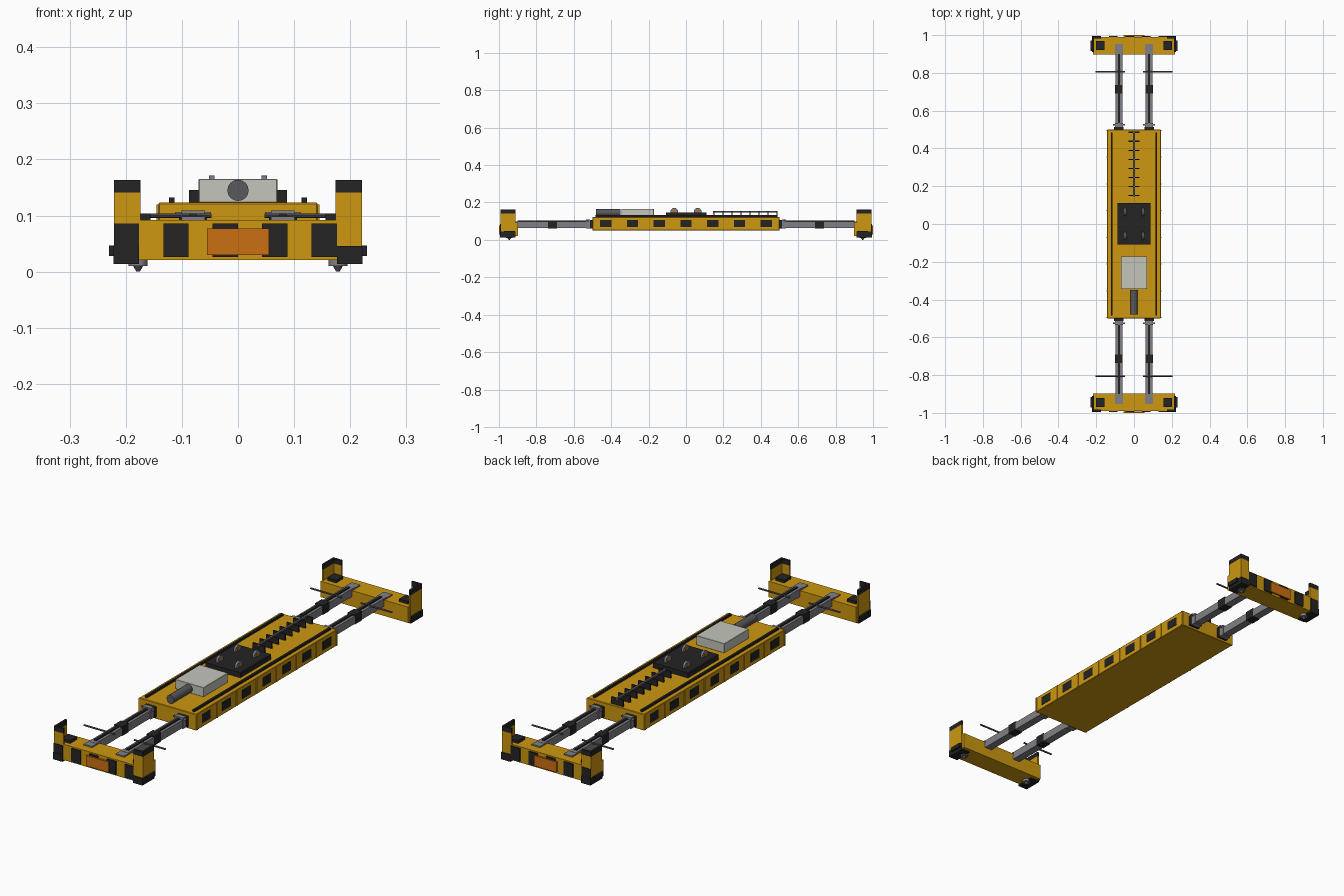
import bpy, bmesh, math
from mathutils import Matrix

cube = bpy.data.objects.get("Cube")
if cube:
    bpy.data.objects.remove(cube, do_unlink=True)


def material(name, r, g, b):
    m = bpy.data.materials.new(name)
    m.use_nodes = True
    m.diffuse_color = (r, g, b, 1)
    m.node_tree.nodes["Principled BSDF"].inputs["Base Color"].default_value = (r, g, b, 1)
    return m


YELLOW = material("safety_yellow", 0.61, 0.31, 0.005)
BLACK = material("matt_black", 0.017, 0.017, 0.017)
STEEL = material("steel_grey", 0.22, 0.22, 0.24)
DARK = material("dark_steel", 0.10, 0.10, 0.11)
PALE = material("pale_grey", 0.55, 0.56, 0.50)
ORANGE = material("warning_orange", 0.60, 0.16, 0.006)


def finish(name, bm, mat, smooth=False):
    mesh = bpy.data.meshes.new(name)
    bm.to_mesh(mesh)
    bm.free()
    mesh.materials.append(mat)
    ob = bpy.data.objects.new(name, mesh)
    bpy.context.collection.objects.link(ob)
    if smooth:
        bpy.ops.object.select_all(action='DESELECT')
        ob.select_set(True)
        bpy.context.view_layer.objects.active = ob
        bpy.ops.object.shade_smooth_by_angle()
    return ob


def box(name, mat, xs, ys, zs, bevel=0):
    """Box from three (low, high) spans, in any order."""
    bm = bmesh.new()
    size = [abs(s[1] - s[0]) for s in (xs, ys, zs)]
    mid = [(s[0] + s[1]) / 2 for s in (xs, ys, zs)]
    bmesh.ops.create_cube(bm, size=1, matrix=Matrix.Translation(mid) @ Matrix.Diagonal((*size, 1)))
    if bevel:
        bmesh.ops.bevel(bm, geom=bm.edges[:], offset=bevel, segments=1, affect='EDGES')
    return finish(name, bm, mat)


def rod(name, mat, axis, centre, length, r, r2=None, sides=16):
    """Cylinder or cone along x, y or z."""
    turn = {'x': Matrix.Rotation(math.pi / 2, 4, 'Y'),
            'y': Matrix.Rotation(math.pi / 2, 4, 'X'),
            'z': Matrix.Identity(4)}[axis]
    bm = bmesh.new()
    bmesh.ops.create_cone(bm, cap_ends=True, segments=sides, radius1=r,
                          radius2=r if r2 is None else r2, depth=length,
                          matrix=Matrix.Translation(centre) @ turn)
    return finish(name, bm, mat, smooth=True)


def span(centre, half):
    return (centre - half, centre + half)


def scaled(sign, a, b):
    return (sign * a, sign * b)


# Main frame
box("main_frame", YELLOW, (-.142, .142), (-.5, .5), (.05, .123), .002)
for s in (-1, 1):
    box("top_rail", BLACK, span(s * .118, .005), (-.485, .485), (.123, .132))
    for i in range(7):
        y = (i - 3) * .143
        box("side_pocket", BLACK, scaled(s, .14, .1435), span(y, .03), (.068, .107))
    for i in range(8):
        box("side_rib", YELLOW, scaled(s, .14, .145), span((i - 3.5) * .1415, .003), (.052, .12))

# Power pack and motor
box("power_pack", PALE, (-.07, .07), (-.345, -.172), (.123, .165), .001)
rod("motor", DARK, 'y', (0, -.415, .145), .13, .019)

# Sheave deck with four pulleys
box("sheave_deck", BLACK, (-.087, .087), (-.108, .11), (.123, .146))
for sx in (-1, 1):
    for sy in (-1, 1):
        x, y = sx * .047, sy * .063
        rod("sheave", STEEL, 'x', (x, y, .15), .010, .021)
        rod("sheave_hub", ORANGE, 'x', (x, y, .152), .014, .008)

# Cable tray with cross plates
box("tray_spine", DARK, (-.005, .005), (.145, .49), (.147, .155))
for i in range(8):
    box("tray_rung", BLACK, (-.03, .03), span(.15 + i * .048, .003), (.123, .153))

for e in (-1, 1):
    # Telescopic arms
    for s in (-1, 1):
        x = s * .08
        box("telescopic_arm", STEEL, span(x, .018), scaled(e, .49, .92), (.064, .099))
        box("arm_cable", BLACK, span(x, .006), scaled(e, .5, .9), (.099, .104))
        box("arm_sleeve", BLACK, span(x, .0195), scaled(e, .69, .737), (.062, .104))
        box("arm_collar", BLACK, span(x, .025), scaled(e, .5, .513), (.06, .106))
        box("arm_flange", STEEL, span(x, .021), scaled(e, .513, .535), (.06, .109))
        box("flange_plate", STEEL, span(x, .032), scaled(e, .522, .530), (.098, .106))
        box("arm_end_plate", STEEL, span(x, .021), scaled(e, .895, .952), (.088, .098))
        rod("cross_rod", DARK, 'x', (s * .125, e * .805, .1), .155, .004, sides=8)

    # End beam with painted bands and warning plate
    box("end_beam", YELLOW, (-.218, .218), scaled(e, .897, .990), (.021, .092))
    for i in range(5):
        x = -.221 + i * .088
        box("hazard_band", BLACK, (x, x + .045), scaled(e, .989, .9945), (.026, .086))
    box("warning_plate", ORANGE, (-.055, .055), scaled(e, .992, 1), (.03, .077))

    # Corner guides, feet and twist locks
    for s in (-1, 1):
        for mat, name, z in ((YELLOW, "guide", (.03, .141)), (BLACK, "guide_cap", (.141, .163))):
            box(name + "_side", mat, scaled(s, .212, .221), scaled(e, .911, .992), z)
            box(name + "_end", mat, scaled(s, .174, .221), scaled(e, .983, .992), z)
        box("guide_pad", BLACK, scaled(s, .156, .2), scaled(e, .92, .97), (.09, .104))
        box("corner_foot", BLACK, scaled(s, .176, .222), scaled(e, .911, .9955), (.014, .046))
        box("foot_bumper", BLACK, scaled(s, .2, .23), scaled(e, .915, .972), (.028, .047))
        rod("lock_collar", STEEL, 'z', (s * .178, e * .945, .016), .012, .017)
        rod("twist_lock", DARK, 'z', (s * .178, e * .945, .006), .012, .003, .010)
